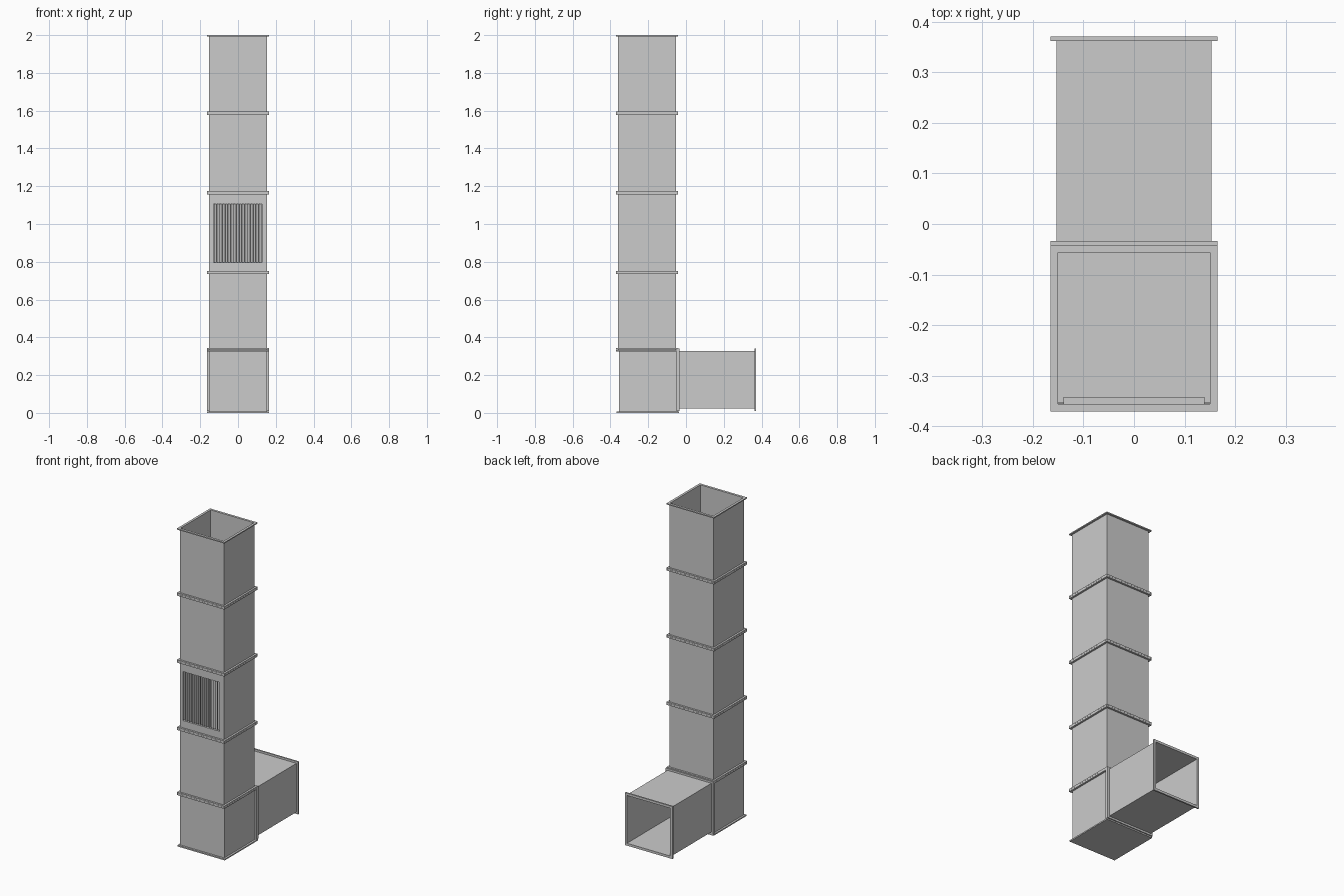
import bpy, bmesh, math
from mathutils import Matrix, Vector

if "Cube" in bpy.data.objects:
    bpy.data.objects.remove(bpy.data.objects["Cube"])

W, F, T = 0.153, 0.165, 0.003      # duct half width, flange half width, sheet thickness
CY = -0.2065                       # column centre in y
CZ = 0.1755                        # side duct centre in z


def finish(name, bm):
    bmesh.ops.recalc_face_normals(bm, faces=bm.faces)
    me = bpy.data.meshes.new(name)
    bm.to_mesh(me)
    bm.free()
    ob = bpy.data.objects.new(name, me)
    bpy.context.collection.objects.link(ob)
    return ob


def box(name, lo, hi):
    lo, hi = Vector(lo), Vector(hi)
    bm = bmesh.new()
    bmesh.ops.create_cube(bm, size=1)
    bm.transform(Matrix.Translation((lo + hi) / 2) @ Matrix.Diagonal((*(hi - lo), 1)))
    return finish(name, bm)


def hollow(name, outer, inner, a, b, place):
    """Open square tube from a to b along its own axis."""
    bm = bmesh.new()
    rings = []
    for h, r in ((a, outer), (b, outer), (b, inner), (a, inner)):
        rings.append([bm.verts.new(place(x * r, y * r, h))
                      for x, y in ((-1, -1), (1, -1), (1, 1), (-1, 1))])
    for i in range(4):
        p, q = rings[i], rings[(i + 1) % 4]
        for k in range(4):
            bm.faces.new((p[k], p[(k + 1) % 4], q[(k + 1) % 4], q[k]))
    return finish(name, bm)


def upright(u, v, h):
    return (u, CY + v, h)


def sideways(u, v, h):
    return (u, h, CZ + v)


def cut(ob, name, lo, hi):
    cutter = box(name, lo, hi)
    cutter.hide_render = True
    cutter.hide_set(True)
    cutter.display_type = 'WIRE'
    m = ob.modifiers.new("opening", 'BOOLEAN')
    m.operation, m.object, m.solver = 'DIFFERENCE', cutter, 'EXACT'


# Column of flanged duct sections
joints = [0.334, 0.743, 1.166, 1.587, 2.0]
sections = []
for i in range(4):
    a, b = joints[i], joints[i + 1]
    sections.append(hollow(f"column_duct_{i + 1}", W, W - T, a, b, upright))
    hollow(f"lower_flange_{i + 1}", F, W, a + 0.0005, a + 0.009, upright)
    hollow(f"upper_flange_{i + 1}", F, W, b - (0.007 if i == 3 else 0.009), b, upright)

# Ventilation opening with slanted vertical slats in the front of the second section
front = CY - W
cut(sections[1], "vent_cutter", (-0.13, front - 0.03, 0.797), (0.127, front + 0.03, 1.105))
for n in range(17):
    bm = bmesh.new()
    x0 = -0.127 + n * 0.252 / 17
    prof = [(x0 + 0.013, front + 0.001), (x0 + 0.0155, front + 0.001),
            (x0 + 0.0025, front + 0.017), (x0, front + 0.017)]
    f = bm.faces.new([bm.verts.new((x, y, 0.795)) for x, y in prof])
    new = bmesh.ops.extrude_face_region(bm, geom=[f])["geom"]
    bmesh.ops.translate(bm, vec=(0, 0, 0.312),
                        verts=[g for g in new if isinstance(g, bmesh.types.BMVert)])
    finish(f"vent_slat_{n + 1}", bm)
for s, z in (("bottom", 0.794), ("top", 1.105)):
    box(f"vent_rail_{s}", (-0.14, front + T, z), (0.14, front + 0.017, z + 0.003))

# Base elbow: closed floor, open top, opening at the back
base = box("elbow_box", (-W, -0.355, 0.005), (W, -0.044, 0.333))
cut(base, "elbow_cavity_cutter", (-W + T, -0.352, 0.012), (W - T, -0.047, 0.4))
cut(base, "elbow_back_cutter", (-W + T, -0.06, CZ - W + T), (W - T, 0.0, CZ + W - T))
box("base_plate", (-F, -0.367, 0), (F, -0.038, 0.008))
hollow("elbow_top_flange", F, W - T, 0.325, 0.334, upright)
hollow("elbow_back_flange", F, W - T, -0.051, -0.0425, sideways)

# Side duct running to the back
hollow("side_duct", W, W - T, -0.042, 0.3715, sideways)
hollow("side_duct_near_flange", F, W, -0.042, -0.034, sideways)
hollow("side_duct_end_flange", F, W, 0.362, 0.3715, sideways)
